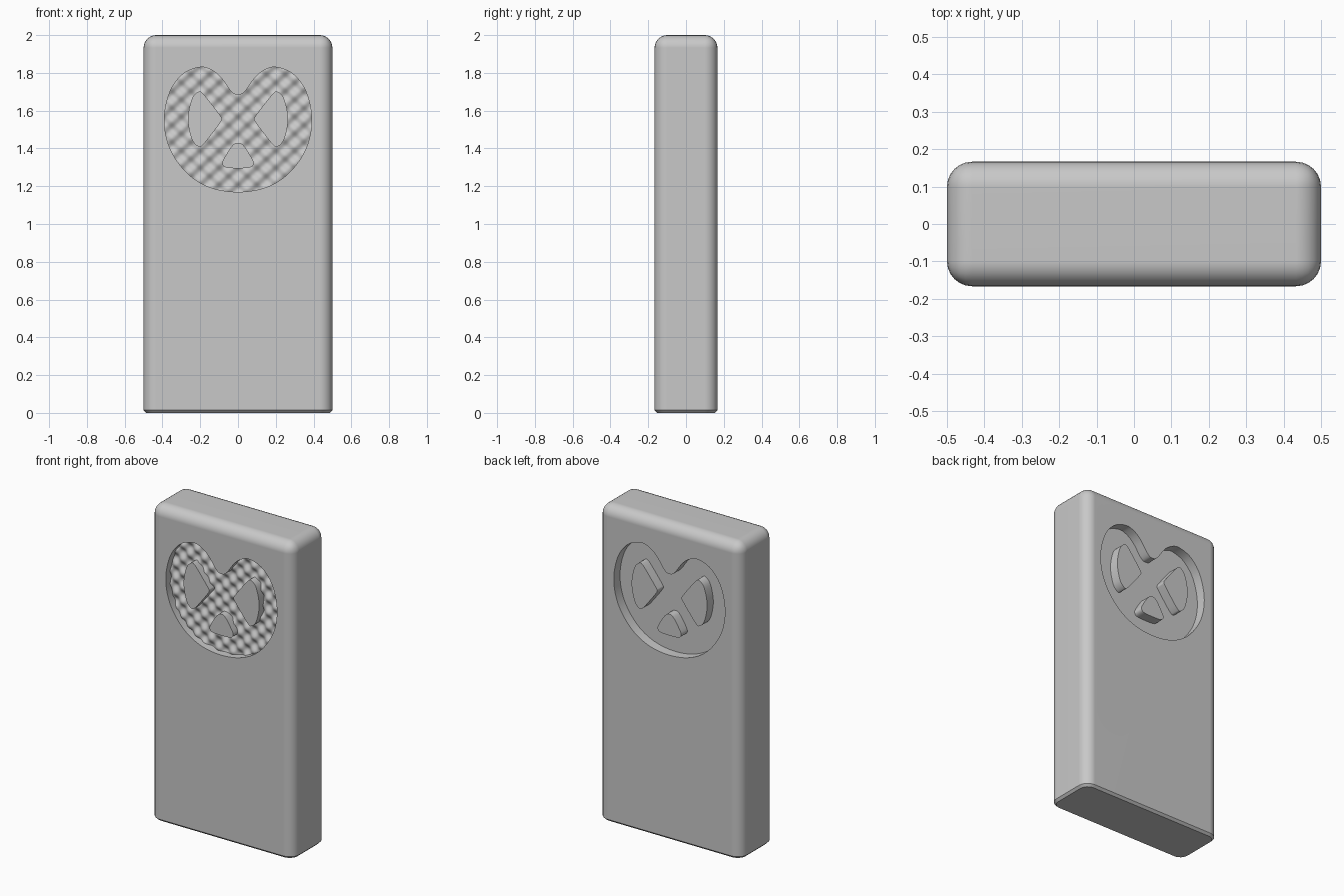
import bpy, bmesh, math
from mathutils import Matrix, Vector

cube = bpy.data.objects.get("Cube")
if cube:
    bpy.data.objects.remove(cube, do_unlink=True)

W, D, H = 1.0, 0.333, 2.0
ROUND, CHAMFER, RECESS = 0.067, 0.014, 0.062

grey = bpy.data.materials.new("plain grey")
grey.use_nodes = True
grey.diffuse_color = (0.58, 0.58, 0.58, 1)
for node in grey.node_tree.nodes:
    if node.type == 'BSDF_PRINCIPLED':
        node.inputs["Base Color"].default_value = grey.diffuse_color


def add_object(name, bm):
    mesh = bpy.data.meshes.new(name)
    bm.to_mesh(mesh)
    bm.free()
    mesh.materials.append(grey)
    obj = bpy.data.objects.new(name, mesh)
    bpy.context.collection.objects.link(obj)
    return obj


def activate(obj):
    bpy.ops.object.select_all(action='DESELECT')
    obj.select_set(True)
    bpy.context.view_layer.objects.active = obj


def smooth_loop(points, steps=6):
    """Closed Catmull-Rom curve through the points."""
    pts = [Vector(p) for p in points]
    n, out = len(pts), []
    for i in range(n):
        a, b, c, d = (pts[(i + k) % n] for k in (-1, 0, 1, 2))
        for s in range(steps):
            t = s / steps
            out.append(0.5 * (2 * b + (c - a) * t + (2 * a - 5 * b + 4 * c - d) * t ** 2
                              + (3 * b - a - 3 * c + d) * t ** 3))
    return out


def mirrored(half):
    return half + [(-x, z) for x, z in reversed(half[1:-1])]


# Pretzel profile: outer edge, two side holes, one lower hole
outer = mirrored([(0, 1.685), (.035, 1.70), (.09, 1.775), (.14, 1.815), (.2, 1.83),
                  (.29, 1.795), (.36, 1.70), (.39, 1.55), (.36, 1.40), (.27, 1.27),
                  (.15, 1.195), (0, 1.17)])
side_hole = [(.085, 1.555), (.095, 1.575), (.14, 1.635), (.185, 1.69), (.21, 1.70),
             (.245, 1.66), (.265, 1.555), (.245, 1.45), (.21, 1.41), (.185, 1.42),
             (.14, 1.475), (.095, 1.535)]
other_hole = [(-x, z) for x, z in side_hole]
low_hole = mirrored([(0, 1.43), (.03, 1.415), (.075, 1.345), (.082, 1.315),
                     (.06, 1.298), (0, 1.295)])


def pretzel_cutter(name, y0, y1):
    bm = bmesh.new()
    for loop in (outer, side_hole, other_hole, low_hole):
        verts = [bm.verts.new((p.x, y0, p.y)) for p in smooth_loop(loop)]
        for i, v in enumerate(verts):
            bm.edges.new((verts[i - 1], v))
    bmesh.ops.triangle_fill(bm, edges=bm.edges[:], use_beauty=True)
    ext = bmesh.ops.extrude_face_region(bm, geom=bm.faces[:])
    moved = [g for g in ext["geom"] if isinstance(g, bmesh.types.BMVert)]
    bmesh.ops.translate(bm, verts=moved, vec=(0, y1 - y0, 0))
    bmesh.ops.recalc_face_normals(bm, faces=bm.faces[:])
    obj = add_object(name, bm)
    obj.hide_render = True
    return obj


# Body: block with rounded sides and top, small chamfer underneath
bm = bmesh.new()
bmesh.ops.create_cube(bm, size=1, matrix=Matrix.Translation((0, 0, H / 2))
                      @ Matrix.Diagonal((W, D, H, 1)))


def at_bottom(edge):
    return all(v.co.z < 1e-4 for v in edge.verts)


bmesh.ops.bevel(bm, geom=[e for e in bm.edges if not at_bottom(e)], offset=ROUND,
                segments=6, profile=0.5, affect='EDGES')
bmesh.ops.bevel(bm, geom=[e for e in bm.edges if at_bottom(e)], offset=CHAMFER,
                segments=1, profile=0.5, affect='EDGES')
body = add_object("body", bm)

# Pretzel recesses on front and back
activate(body)
for name, sign in (("front_cutter", -1), ("back_cutter", 1)):
    cutter = pretzel_cutter(name, sign * (D / 2 + 0.05), sign * (D / 2 - RECESS))
    mod = body.modifiers.new(name, 'BOOLEAN')
    mod.operation, mod.solver, mod.object = 'DIFFERENCE', 'EXACT', cutter
    bpy.ops.object.modifier_apply(modifier=mod.name)
    bpy.data.objects.remove(cutter, do_unlink=True)
bpy.ops.object.shade_smooth_by_angle(angle=math.radians(30))
normals = body.modifiers.new("flat_normals", 'WEIGHTED_NORMAL')
normals.keep_sharp = True

# Woven relief lining the front recess
bm = bmesh.new()
bmesh.ops.create_grid(bm, x_segments=100, y_segments=100, size=1,
                      matrix=Matrix.Diagonal((0.4, 0.34, 1, 1)))
for v in bm.verts:
    x, z = v.co.x, v.co.y
    wave = math.cos(math.tau * x / 0.1) * math.cos(math.tau * z / 0.09)
    v.co = (x, -D / 2 + 0.047 - 0.011 * wave, z + 1.5)
bm.normal_update()
if sum(f.normal.y for f in bm.faces) > 0:
    bmesh.ops.reverse_faces(bm, faces=bm.faces[:])
relief = add_object("front_relief", bm)
activate(relief)
bpy.ops.object.shade_smooth()
